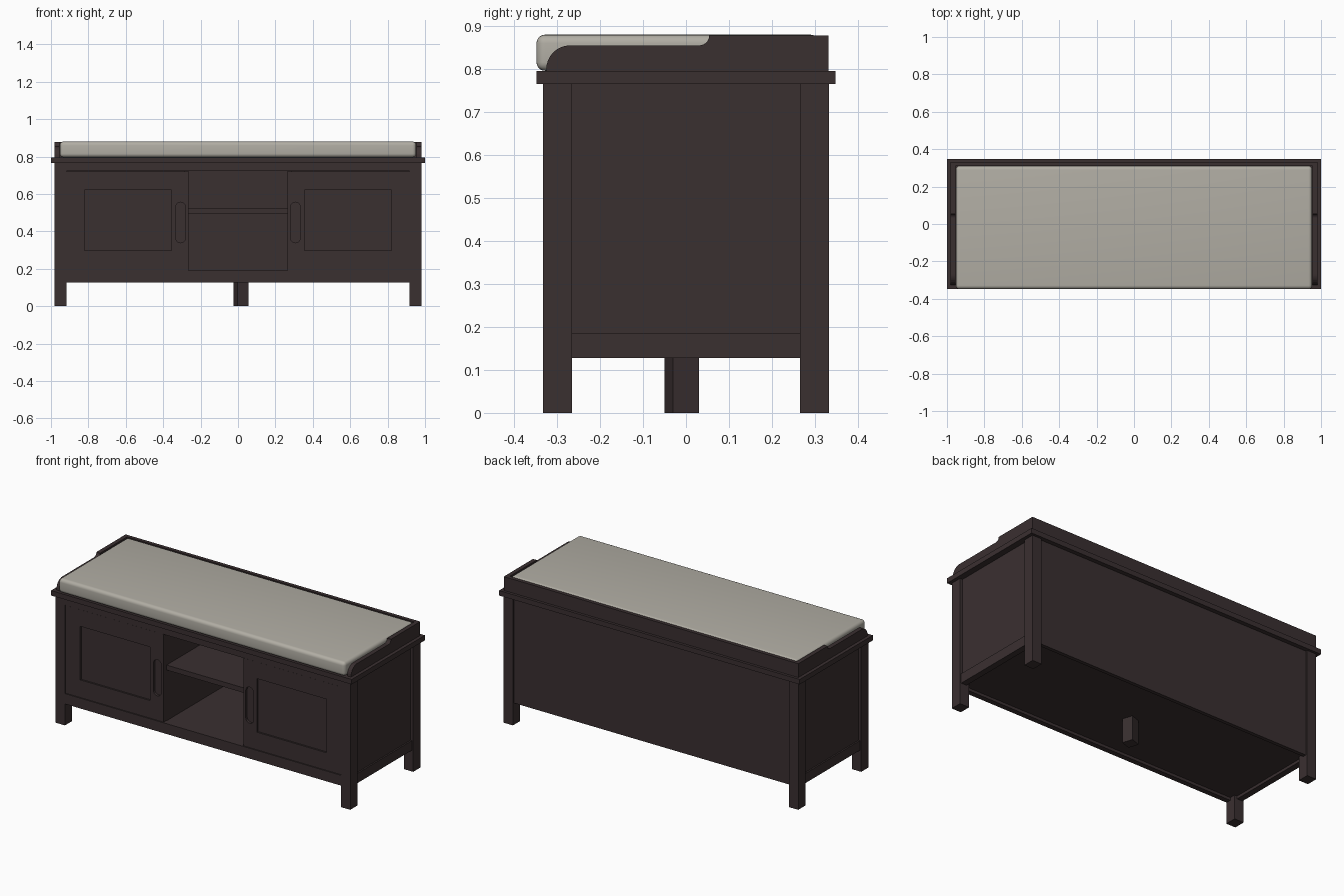
import bpy, bmesh, math
from mathutils import Matrix

if "Cube" in bpy.data.objects:
    bpy.data.objects.remove(bpy.data.objects["Cube"])


def material(name, color):
    m = bpy.data.materials.new(name)
    m.diffuse_color = (*color, 1)
    m.use_nodes = True
    m.node_tree.nodes["Principled BSDF"].inputs["Base Color"].default_value = m.diffuse_color
    return m


WOOD = material("dark brown wood", (0.042, 0.029, 0.030))
FABRIC = material("beige fabric", (0.44, 0.42, 0.37))


def finish(name, bm, mat):
    bmesh.ops.recalc_face_normals(bm, faces=bm.faces)
    me = bpy.data.meshes.new(name)
    bm.to_mesh(me)
    bm.free()
    me.materials.append(mat)
    ob = bpy.data.objects.new(name, me)
    bpy.context.collection.objects.link(ob)
    return ob


def box(name, x, y, z, mat=WOOD, rot=0):
    bm = bmesh.new()
    size = [b - a for a, b in (x, y, z)]
    mid = [(a + b) / 2 for a, b in (x, y, z)]
    bmesh.ops.create_cube(bm, size=1, matrix=Matrix.Translation(mid)
                          @ Matrix.Rotation(rot, 4, 'Z') @ Matrix.Diagonal((*size, 1)))
    return finish(name, bm, mat)


def prism(name, pts, offset, mat=WOOD):
    """Extrude a closed outline of 3D points."""
    bm = bmesh.new()
    f = bm.faces.new([bm.verts.new(p) for p in pts])
    r = bmesh.ops.extrude_face_region(bm, geom=[f])
    bmesh.ops.translate(bm, vec=offset,
                        verts=[v for v in r["geom"] if isinstance(v, bmesh.types.BMVert)])
    return finish(name, bm, mat)


def span(s, a, b):
    return tuple(sorted((s * a, s * b)))


def arc(cy, cz, r, a0, a1, n=8):
    return [(cy + r * math.cos(math.radians(a0 + (a1 - a0) * i / n)),
             cz + r * math.sin(math.radians(a0 + (a1 - a0) * i / n))) for i in range(n + 1)]


# top board and tray back
box("top_board", (-1, 1), (-0.348, 0.348), (0.765, 0.795))
box("back_rim", (-0.98, 0.98), (0.31, 0.332), (0.795, 0.878))

# stepped rim outline (y, z) for both ends
rim = [(0.31, 0.795), (0.31, 0.878)] + [(0.055, 0.878)]
rim += arc(0.031, 0.878, 0.023, 0, -90, 6)
rim += arc(-0.27, 0.80, 0.055, 90, 180) + [(-0.325, 0.795)]

for s, side in ((-1, "left"), (1, "right")):
    prism(f"{side}_rim", [(s * 0.98, y, z) for y, z in rim], (-s * 0.025, 0, 0))

    # corner legs
    box(f"{side}_front_leg", span(s, 0.918, 0.98), (-0.333, -0.265), (0, 0.765))
    box(f"{side}_back_leg", span(s, 0.918, 0.98), (0.265, 0.333), (0, 0.765))

    # side panel and rail
    box(f"{side}_side_panel", span(s, 0.935, 0.963), (-0.265, 0.265), (0.186, 0.765))
    box(f"{side}_side_rail", span(s, 0.935, 0.972), (-0.265, 0.265), (0.128, 0.186))

    # compartment divider
    box(f"{side}_divider", span(s, 0.265, 0.29), (-0.30, 0.31), (0.19, 0.765))

    # door frame and sunken panel
    y = (-0.328, -0.30)
    box(f"{side}_door_outer_stile", span(s, 0.82, 0.918), y, (0.192, 0.720))
    inner = box(f"{side}_door_inner_stile", span(s, 0.265, 0.355), y, (0.192, 0.720))
    box(f"{side}_door_top_rail", span(s, 0.355, 0.82), y, (0.62, 0.720))
    box(f"{side}_door_bottom_rail", span(s, 0.355, 0.82), y, (0.192, 0.298))
    box(f"{side}_door_panel", span(s, 0.355, 0.82), (-0.318, -0.302), (0.298, 0.62))

    # recessed pill-shaped handle
    pill = arc(s * 0.307, 0.53, 0.026, 0, 180, 10) + arc(s * 0.307, 0.365, 0.026, 180, 360, 10)
    cutter = prism(f"{side}_handle_cutter", [(x, -0.35, z) for x, z in pill], (0, 0.036, 0))
    cutter.hide_render = True
    cutter.hide_viewport = True
    cutter.display_type = 'WIRE'
    mod = inner.modifiers.new("handle recess", 'BOOLEAN')
    mod.object = cutter
    mod.operation = 'DIFFERENCE'
    mod.solver = 'EXACT'
    bpy.context.view_layer.objects.active = inner
    bpy.ops.object.modifier_apply(modifier=mod.name)
    bpy.data.objects.remove(cutter, do_unlink=True)

# front rails, floor, shelf, back
box("front_top_rail", (-0.918, 0.918), (-0.331, -0.30), (0.722, 0.765))
box("front_bottom_rail", (-0.918, 0.918), (-0.331, -0.30), (0.128, 0.19))
box("floor", (-0.94, 0.94), (-0.30, 0.31), (0.145, 0.19))
box("shelf", (-0.265, 0.265), (-0.30, 0.31), (0.495, 0.525))
box("back_panel", (-0.918, 0.918), (0.30, 0.322), (0.130, 0.765))

# middle support foot, slightly turned
box("middle_foot", (-0.0155, 0.0475), (-0.0415, 0.0215), (0, 0.146), rot=math.radians(18.4))

# seat cushion
cushion = box("seat_cushion", (-0.953, 0.953), (-0.348, 0.31), (0.796, 0.880), FABRIC)
bev = cushion.modifiers.new("soft edge", 'BEVEL')
bev.width = 0.02
bev.segments = 5
bpy.context.view_layer.objects.active = cushion
cushion.select_set(True)
bpy.ops.object.modifier_apply(modifier=bev.name)
bpy.ops.object.shade_smooth_by_angle(angle=math.radians(40))
